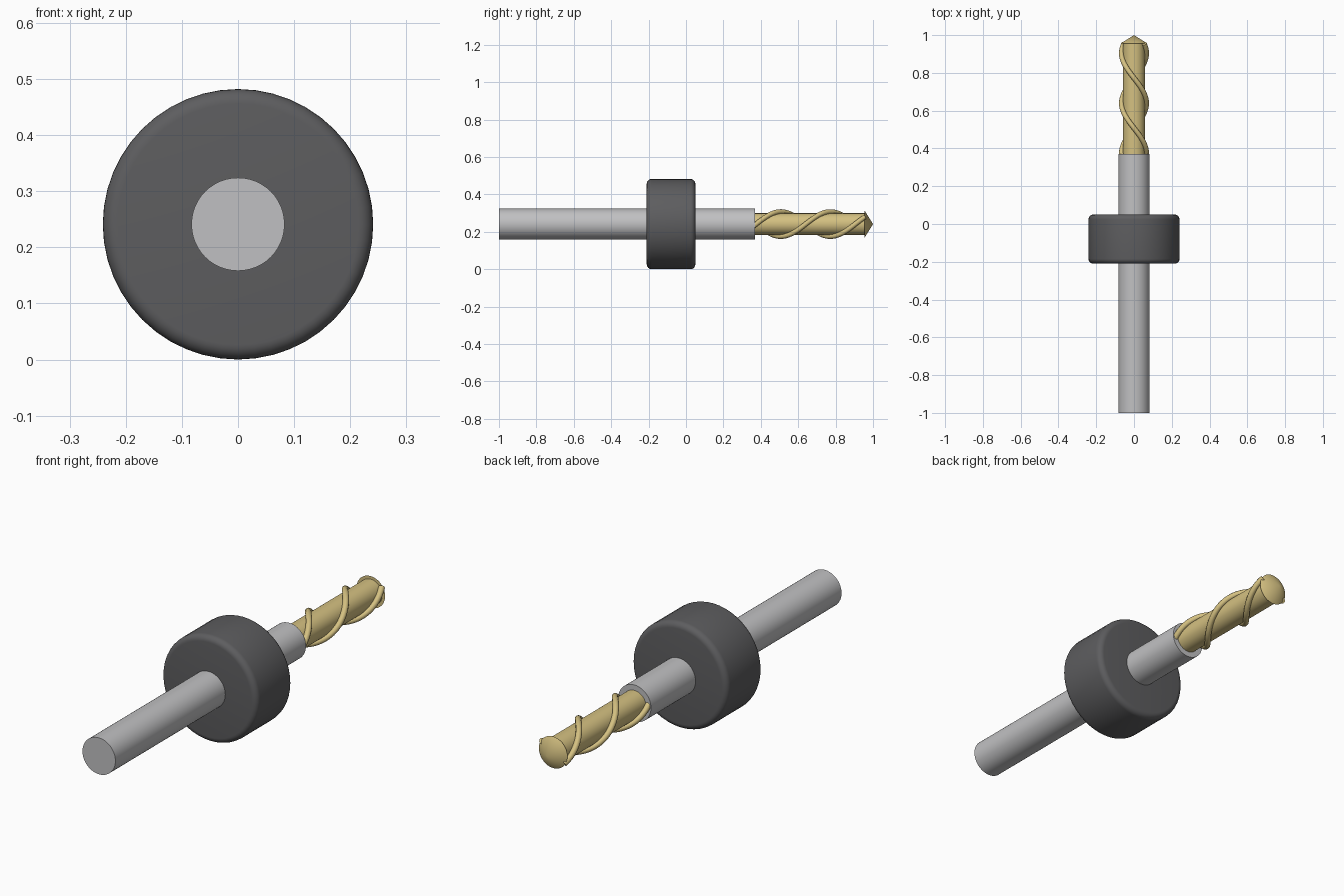
import bpy
import bmesh
from math import sin, cos, pi, radians
from mathutils import Matrix, Vector

if "Cube" in bpy.data.objects:
    bpy.data.objects.remove(bpy.data.objects["Cube"], do_unlink=True)

AXIS_Z = 0.241
SIDES = 48


def material(name, color):
    mat = bpy.data.materials.new(name)
    mat.use_nodes = True
    mat.diffuse_color = (*color, 1)
    bsdf = mat.node_tree.nodes["Principled BSDF"]
    bsdf.inputs["Base Color"].default_value = (*color, 1)
    bsdf.inputs["Roughness"].default_value = 0.5
    return mat


steel = material("steel grey", (0.53, 0.53, 0.54))
rubber = material("dark grey", (0.11, 0.11, 0.115))
gold = material("gold coating", (0.66, 0.53, 0.22))


def finish(obj, mat, angle=35):
    obj.data.materials.append(mat)
    bpy.ops.object.select_all(action='DESELECT')
    obj.select_set(True)
    bpy.context.view_layer.objects.active = obj
    if obj.type == 'CURVE':
        bpy.ops.object.convert(target='MESH')
    bpy.ops.object.shade_smooth_by_angle(angle=radians(angle))


def lathe(name, profile, mat):
    """Turn (y, radius) points around the long axis."""
    bm = bmesh.new()
    verts = [bm.verts.new((r, y, 0)) for y, r in profile]
    edges = [bm.edges.new(pair) for pair in zip(verts, verts[1:])]
    bmesh.ops.spin(bm, geom=verts + edges, cent=(0, 0, 0), axis=(0, 1, 0),
                   angle=2 * pi, steps=SIDES, use_duplicate=False)
    bmesh.ops.remove_doubles(bm, verts=bm.verts, dist=1e-5)
    bmesh.ops.recalc_face_normals(bm, faces=bm.faces)
    bmesh.ops.transform(bm, matrix=Matrix.Translation((0, 0, AXIS_Z)), verts=bm.verts)
    mesh = bpy.data.meshes.new(name)
    bm.to_mesh(mesh)
    bm.free()
    obj = bpy.data.objects.new(name, mesh)
    bpy.context.collection.objects.link(obj)
    finish(obj, mat)


def helix(name, phase):
    """Raised spiral cutting edge, swept as a round tube."""
    start, end, pitch, radius, count = 0.36, 0.955, 0.53, 0.066, 72
    curve = bpy.data.curves.new(name, 'CURVE')
    curve.dimensions = '3D'
    curve.bevel_depth = 0.0135
    curve.bevel_resolution = 3
    curve.use_fill_caps = True
    spline = curve.splines.new('POLY')
    spline.points.add(count - 1)
    for i, point in enumerate(spline.points):
        y = start + (end - start) * i / (count - 1)
        a = 2 * pi * (y - 0.64) / pitch + phase
        point.co = (radius * cos(a), y, AXIS_Z + radius * sin(a), 1)
    obj = bpy.data.objects.new(name, curve)
    bpy.context.collection.objects.link(obj)
    finish(obj, gold, 60)


# Straight cylindrical shank
lathe("shank", [(-1, 0), (-1, 0.083), (0.37, 0.083), (0.37, 0)], steel)

# Collar with rounded rims
front, back, outer, rim = -0.21, 0.05, 0.241, 0.026
arc = [i * pi / 12 for i in range(7)]
collar = [(front, 0)]
collar += [(front + rim - rim * cos(a), outer - rim + rim * sin(a)) for a in arc]
collar += [(back - rim + rim * sin(a), outer - rim + rim * cos(a)) for a in arc]
collar += [(back, 0)]
lathe("stop_collar", collar, rubber)

# Cutting end: core, pointed tip and two spiral edges
lathe("drill_core", [(0.36, 0), (0.36, 0.058), (0.957, 0.058), (0.957, 0)], gold)
lathe("drill_tip", [(0.955, 0), (0.955, 0.072), (1, 0)], gold)
helix("spiral_edge_1", 0)
helix("spiral_edge_2", pi)
